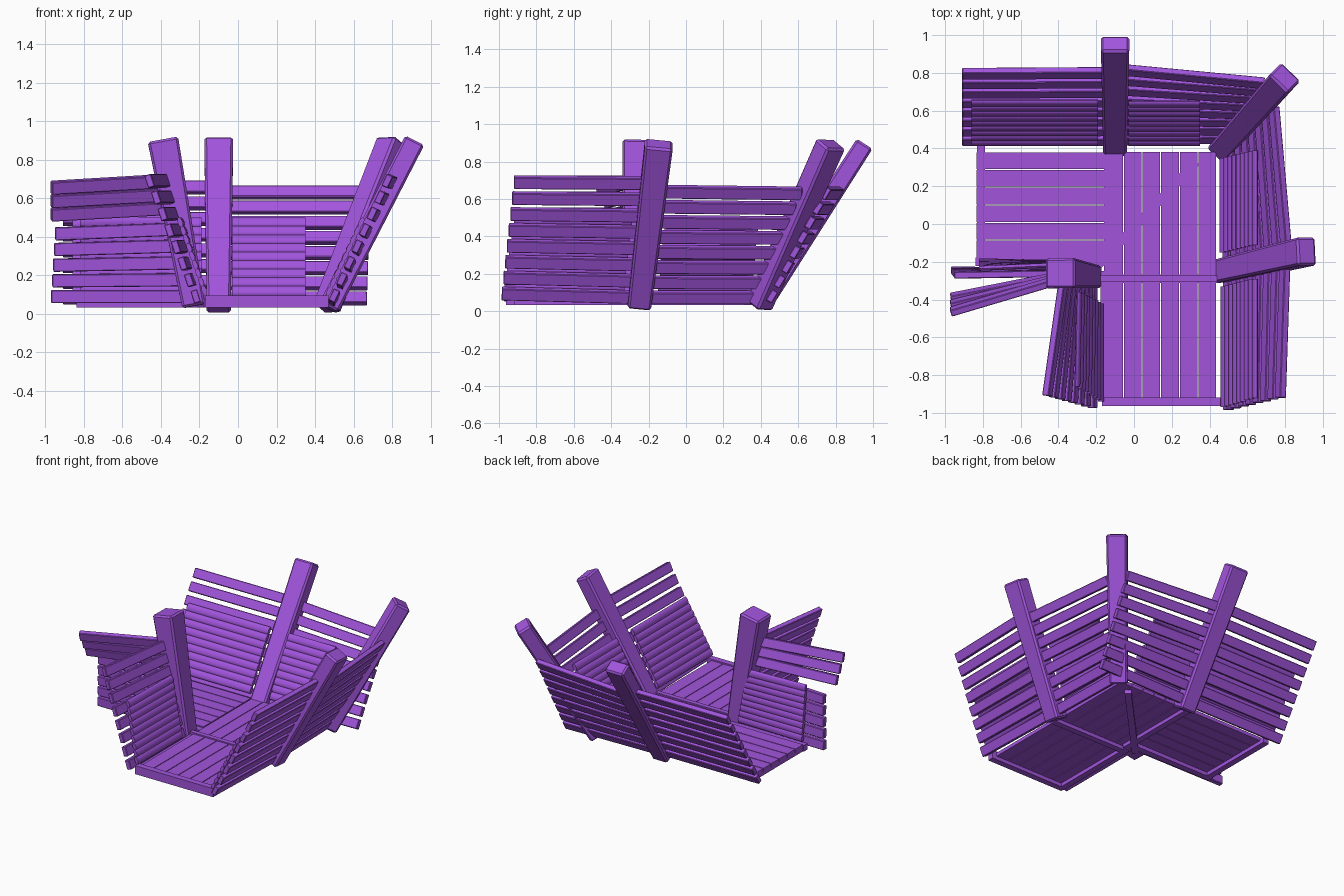
import bpy, bmesh, math
from mathutils import Vector as V

if "Cube" in bpy.data.objects:
    bpy.data.objects.remove(bpy.data.objects["Cube"])

mat = bpy.data.materials.new("purple_wood")
mat.diffuse_color = (0.36, 0.09, 0.72, 1)
mat.use_nodes = True
mat.node_tree.nodes["Principled BSDF"].inputs["Base Color"].default_value = mat.diffuse_color

RECT = [(-.5, -.5), (.5, -.5), (.5, .5), (-.5, .5)]
ROUND = [(.5 * math.cos(math.tau * k / 12), .5 * math.sin(math.tau * k / 12)) for k in range(12)]


def bar(bm, p, q, side, size0, size1=None, section=RECT):
    """Loft a section from p to q; 'side' sets the section's width direction."""
    p, q = V(p), V(q)
    axis = (q - p).normalized()
    u = V(side)
    u = (u - axis * u.dot(axis)).normalized()
    v = axis.cross(u)
    rings = []
    for c, (w, d) in ((p, size0), (q, size1 or size0)):
        rings.append([bm.verts.new(c + u * a * w + v * b * d) for a, b in section])
    n = len(section)
    for i in range(n):
        j = (i + 1) % n
        bm.faces.new((rings[0][i], rings[0][j], rings[1][j], rings[1][i]))
    bm.faces.new(rings[0][::-1])
    bm.faces.new(rings[1])


def finish(name, bm, bevel=0, smooth=False):
    bmesh.ops.recalc_face_normals(bm, faces=bm.faces)
    me = bpy.data.meshes.new(name)
    bm.to_mesh(me)
    bm.free()
    ob = bpy.data.objects.new(name, me)
    bpy.context.collection.objects.link(ob)
    me.materials.append(mat)
    if bevel:
        m = ob.modifiers.new("bevel", 'BEVEL')
        m.width, m.segments = bevel, 1
    if smooth:
        bpy.context.view_layer.objects.active = ob
        ob.select_set(True)
        bpy.ops.object.shade_smooth_by_angle(angle=math.radians(50))
        ob.select_set(False)


def wall(name, p0, q0, p1, q1, n, size, section=RECT):
    """Stack n slats from the bottom line p0-q0 to the top line p1-q1."""
    p0, q0, p1, q1 = map(V, (p0, q0, p1, q1))
    bm = bmesh.new()
    up = (p1 - p0) + (q1 - q0)
    for i in range(n):
        t = i / (n - 1)
        bar(bm, p0.lerp(p1, t), q0.lerp(q1, t), up, size, section=section)
    finish(name, bm, 0.004 if section is RECT else 0, section is ROUND)


# leaning tapered posts
for name, base, top, side, s0, s1 in [
    ("back_post", (-.10, .40, .03), (-.10, .955, .895), (1, 0, 0), (.125, .11), (.15, .10)),
    ("corner_post", (.46, .39, .03), (.80, .775, .895), (1, -1, 0), (.12, .11), (.14, .11)),
    ("right_post", (.47, -.25, .03), (.915, -.145, .895), (0, 1, 0), (.125, .11), (.15, .11)),
    ("inner_corner_post", (-.23, -.28, .04), (-.39, -.26, .905), (1, 0, 0), (.12, .12), (.16, .16)),
]:
    bm = bmesh.new()
    bar(bm, base, top, side, s0, s1)
    finish(name, bm, .012)

# outer slat walls
S = (.068, .036)
wall("back_left_wall", (-.91, .445, .085), (-.10, .445, .085),
     (-.91, .795, .655), (-.10, .80, .655), 8, S)
wall("back_right_wall", (-.10, .445, .08), (.67, .46, .08),
     (-.10, .82, .63), (.69, .745, .63), 8, S)
wall("right_back_wall", (.50, -.25, .075), (.485, .40, .075),
     (.81, -.17, .64), (.74, .62, .63), 8, S)
wall("right_front_wall", (.50, -.985, .095), (.50, -.25, .075),
     (.775, -.92, .69), (.80, -.17, .685), 8, S)
wall("front_left_wall", (-.22, -.975, .09), (-.22, -.28, .09),
     (-.46, -.91, .69), (-.37, -.28, .69), 8, S)
wall("left_front_lower_wall", (-.97, -.245, .09), (-.23, -.25, .09),
     (-.95, -.27, .415), (-.32, -.26, .44), 5, S)
wall("left_front_upper_wall", (-.97, -.39, .515), (-.36, -.27, .55),
     (-.97, -.465, .655), (-.38, -.29, .69), 3, S)

# ribbed inner linings
R = (.056, .026)
wall("back_left_lining", (-.86, .43, .12), (-.19, .43, .12),
     (-.86, .64, .475), (-.19, .64, .475), 9, R, ROUND)
wall("back_right_lining", (-.03, .43, .12), (.35, .43, .12),
     (-.03, .635, .475), (.35, .635, .475), 9, R, ROUND)
wall("right_back_lining", (.47, -.15, .12), (.47, .35, .12),
     (.64, -.11, .475), (.64, .39, .475), 9, R, ROUND)
wall("right_front_lining", (.475, -.97, .12), (.475, -.33, .12),
     (.64, -.92, .475), (.64, -.29, .475), 9, R, ROUND)
wall("front_left_lining", (-.175, -.94, .12), (-.175, -.42, .12),
     (-.30, -.86, .475), (-.29, -.36, .475), 9, R, ROUND)
wall("left_front_lining", (-.82, -.195, .12), (-.29, -.205, .12),
     (-.82, -.235, .475), (-.36, -.215, .475), 9, R, ROUND)

# L-shaped plank floor
bm = bmesh.new()
for i in range(6):
    x = -.105 + i * .0985
    for y0, y1 in ((-.93, -.305), (-.275, .38)):
        bar(bm, (x, y0, .072), (x, y1, .072), (1, 0, 0), (.093, .026))
    y = .335 - i * .0935
    bar(bm, (-.835, y, .072), (-.16, y, .072), (0, 1, 0), (.088, .026))
finish("floor_planks", bm)

# beams under the floor
bm = bmesh.new()
for p, q in [((-.17, -.94), (.47, -.94)), ((-.18, -.29), (.46, -.29)),
             ((-.84, -.20), (-.18, -.20)), ((-.81, -.22), (-.81, .415)),
             ((-.155, -.94), (-.155, -.25)), ((-.135, -.25), (-.135, .40)),
             ((-.23, -.26), (.33, .33))]:
    p, q = V((*p, .055)), V((*q, .055))
    bar(bm, p, q, (0, 0, 1), (.045, .045))
# raised lips at the open front and between the planks
bar(bm, (-.17, -.94, .08), (.47, -.94, .08), (0, 0, 1), (.03, .045))
bar(bm, (-.18, -.29, .08), (.44, -.29, .08), (0, 0, 1), (.028, .035))
finish("floor_beams", bm)
